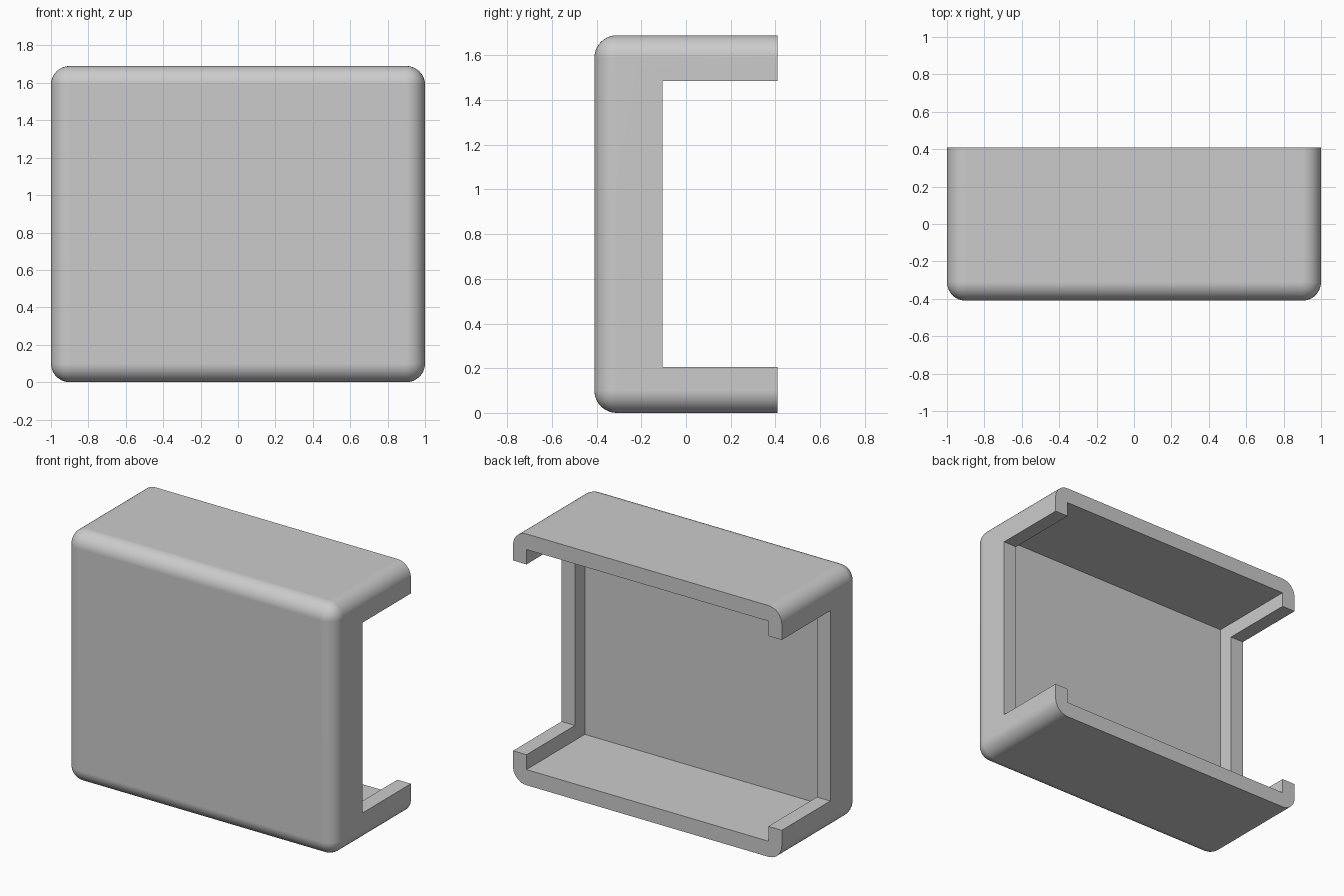
import bpy, bmesh, math
from mathutils import Vector

cube = bpy.data.objects.get("Cube")
if cube:
    bpy.data.objects.remove(cube, do_unlink=True)

W, D, H = 2.0, 0.82, 1.69        # overall size
WALL, LIP, RADIUS = 0.1, 0.205, 0.1
FRONT_IN, NOTCH_Y = -0.21, -0.105  # inner front face, start of side openings

grey = bpy.data.materials.new("light grey")
grey.use_nodes = True
colour = (0.6, 0.6, 0.6, 1)
grey.diffuse_color = colour
grey.node_tree.nodes["Principled BSDF"].inputs["Base Color"].default_value = colour


def box(name, low, high, radius=0):
    """Box between two corners; a radius rounds every edge except the back rim."""
    low, high = Vector(low), Vector(high)
    bm = bmesh.new()
    bmesh.ops.create_cube(bm, size=1)
    for v in bm.verts:
        v.co = (low + high) / 2 + v.co * (high - low)
    if radius:
        edges = [e for e in bm.edges if min(v.co.y for v in e.verts) < high.y - 0.001]
        bmesh.ops.bevel(bm, geom=edges, offset=radius, segments=10,
                        profile=0.5, affect='EDGES', clamp_overlap=True)
    mesh = bpy.data.meshes.new(name)
    bm.to_mesh(mesh)
    bm.free()
    mesh.materials.append(grey)
    obj = bpy.data.objects.new(name, mesh)
    bpy.context.collection.objects.link(obj)
    return obj


# Rounded cover, open at the back
cover = box("cover_shell", (-W / 2, -D / 2, 0), (W / 2, D / 2, H), RADIUS)

# Hollow inside and the opening through both side walls
cavity = box("cavity_cutter", (-W / 2 + WALL, FRONT_IN, WALL + 0.005),
             (W / 2 - WALL, D, H - WALL - 0.005))
opening = box("side_opening_cutter", (-W, NOTCH_Y, LIP), (W, D, H - LIP))

for cutter in (cavity, opening):
    cutter.hide_render = True
    cutter.hide_set(True)
    cut = cover.modifiers.new(cutter.name, 'BOOLEAN')
    cut.operation = 'DIFFERENCE'
    cut.solver = 'EXACT'
    cut.object = cutter

# Bake the cuts, then discard the cutters
bpy.context.view_layer.update()
graph = bpy.context.evaluated_depsgraph_get()
baked = bpy.data.meshes.new_from_object(cover.evaluated_get(graph))
cover.modifiers.clear()
cover.data = baked
for cutter in (cavity, opening):
    bpy.data.objects.remove(cutter, do_unlink=True)

# Smooth roundings, crisp cut edges
bpy.ops.object.select_all(action='DESELECT')
cover.select_set(True)
bpy.context.view_layer.objects.active = cover
bpy.ops.object.shade_smooth_by_angle(angle=math.radians(30))
weighted = cover.modifiers.new("even_shading", 'WEIGHTED_NORMAL')
weighted.keep_sharp = True
